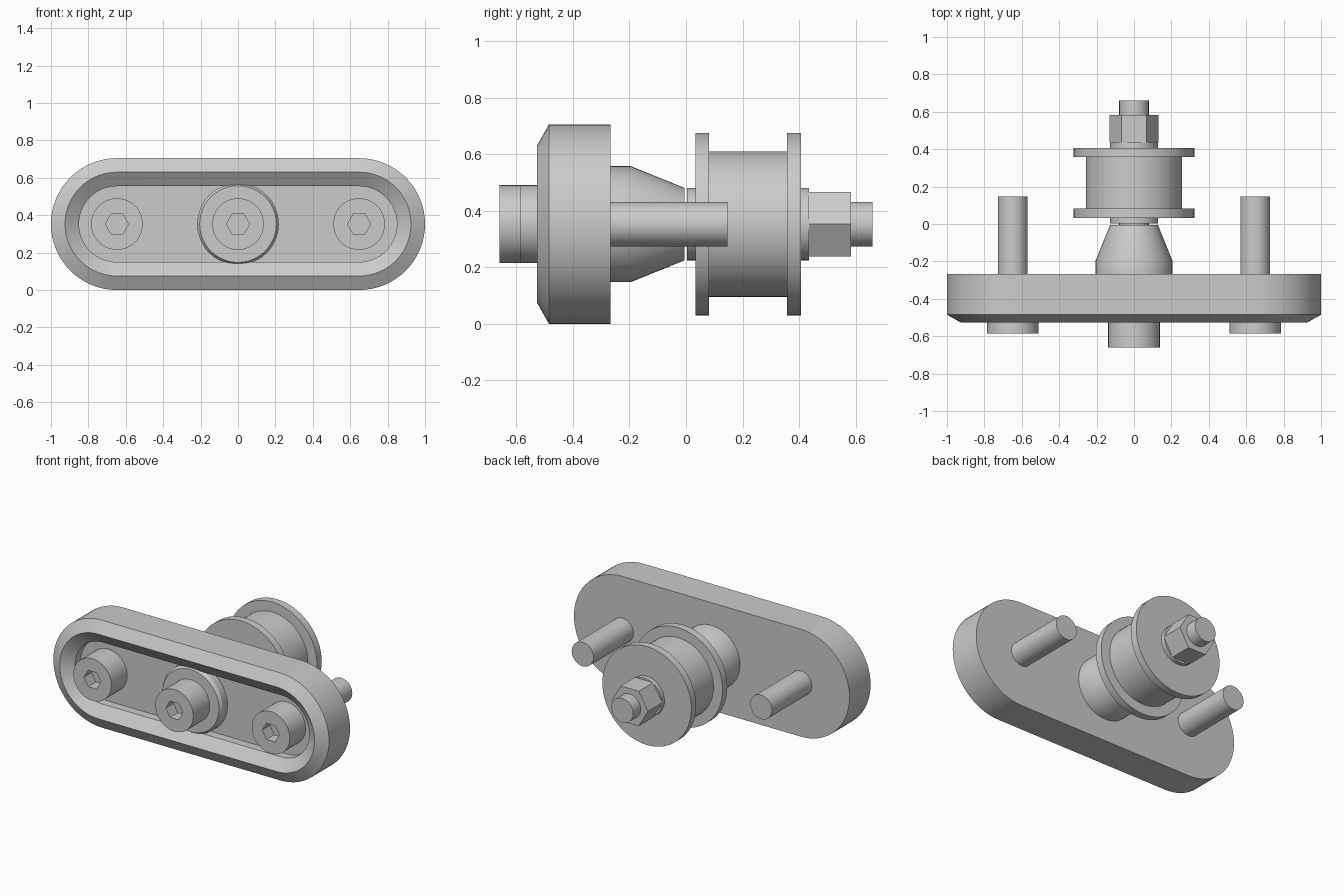
import bpy, bmesh, math

if "Cube" in bpy.data.objects:
    bpy.data.objects.remove(bpy.data.objects["Cube"], do_unlink=True)

steel = bpy.data.materials.new("grey_steel")
steel.use_nodes = True
GREY = (0.6, 0.6, 0.6, 1)
steel.diffuse_color = GREY
steel.node_tree.nodes["Principled BSDF"].inputs["Base Color"].default_value = GREY

MID = 0.3525          # height of the shared axis
BOLT_X = 0.6475       # side bolt position, also centre of the rounded plate ends


def ring(r, y, x, sides, stretch, hexagon):
    """One closed outline around the y axis: circle, hexagon or stadium."""
    pts = []
    half = sides // 2
    for end in (0, 1):
        for i in range(half + (1 if stretch else 0)):
            a = 2 * math.pi * i / sides + end * math.pi
            if stretch:
                a -= math.pi / 2
            rad = r
            if hexagon:
                off = a % (math.pi / 3) - math.pi / 6
                rad = r * math.cos(math.pi / 6) / math.cos(off)
            shift = stretch * (1 - 2 * end)
            pts.append((x + shift + rad * math.cos(a), y, MID + rad * math.sin(a)))
    return pts


def loft(name, profile, x=0, sides=48, stretch=0, hex_rings=0):
    """Skin a list of (radius, y) outlines; the first hex_rings are hexagons."""
    bm = bmesh.new()
    rings = []
    for k, (r, y) in enumerate(profile):
        pts = ring(r, y, x, sides, stretch, k < hex_rings)
        rings.append([bm.verts.new(p) for p in pts])
    for a, b in zip(rings, rings[1:]):
        for i in range(len(a)):
            j = (i + 1) % len(a)
            bm.faces.new((a[i], a[j], b[j], b[i]))
    bm.faces.new(rings[0])
    bm.faces.new(rings[-1])
    bmesh.ops.recalc_face_normals(bm, faces=bm.faces)
    mesh = bpy.data.meshes.new(name)
    bm.to_mesh(mesh)
    bm.free()
    mesh.materials.append(steel)
    obj = bpy.data.objects.new(name, mesh)
    bpy.context.collection.objects.link(obj)
    bpy.ops.object.select_all(action="DESELECT")
    obj.select_set(True)
    bpy.context.view_layer.objects.active = obj
    bpy.ops.object.shade_smooth_by_angle(angle=math.radians(25))
    return obj


def bolt(name, x, front, seat, tip):
    """Cap screw with a hexagonal socket."""
    loft(name, [(0.062, front + 0.08), (0.062, front), (0.138, front),
                (0.138, seat), (0.079, seat), (0.079, tip)], x, hex_rings=2)


# Mounting plate: recess floor, wall, sloped rim, outer chamfer, back
loft("mounting_plate", [(0.2025, -0.42), (0.2025, -0.475), (0.2775, -0.527),
                        (0.3525, -0.485), (0.3525, -0.267)],
     sides=64, stretch=BOLT_X)

# Bolts
for side, sx in (("left", 1), ("right", -1)):
    bolt(side + "_bolt", sx * BOLT_X, -0.585, -0.42, 0.147)
bolt("axle_bolt", 0, -0.66, -0.49, 0.66)

# Eccentric boss in the recess and tapered spacer behind the plate
loft("front_boss", [(0.205, -0.49), (0.218, -0.47), (0.218, -0.40)])
loft("tapered_spacer", [(0.205, -0.30), (0.205, -0.195), (0.128, -0.005)])

# Flanged roller with a washer on each side
loft("front_washer", [(0.128, 0.004), (0.128, 0.034)])
loft("roller", [(0.323, 0.033), (0.323, 0.082), (0.257, 0.082),
                (0.257, 0.357), (0.323, 0.357), (0.323, 0.406)], sides=64)
loft("rear_washer", [(0.128, 0.404), (0.128, 0.435)])

# Nut
loft("hex_nut", [(0.132, 0.435), (0.132, 0.583)], sides=6)
